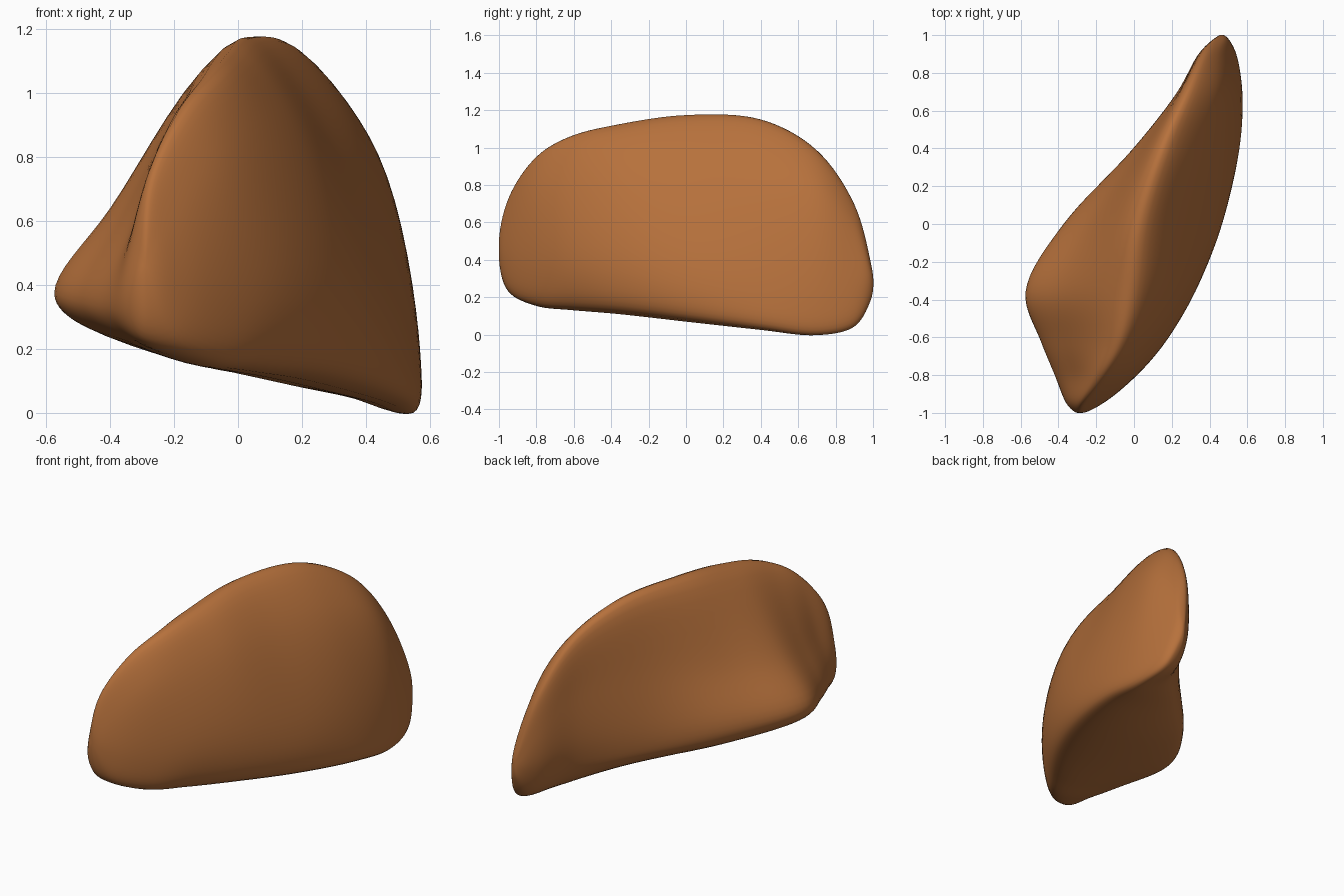
import bpy, bmesh
from mathutils import Vector

if "Cube" in bpy.data.objects:
    bpy.data.objects.remove(bpy.data.objects["Cube"])

# Cross-sections along y, each as (x, z) pairs clockwise from the top ridge:
# ridge, right upper, right lower, bottom right, bottom left, left corner, left middle
SECTIONS = [
    (-.95, -.27, .73, -.20, .61, -.165, .40, -.20, .245, -.295, .235, -.355, .33, -.335, .53),
    (-.80, -.17, .955, -.045, .79, .015, .35, -.05, .16, -.32, .22, -.42, .33, -.325, .60),
    (-.62, -.08, 1.065, .07, .87, .17, .35, .08, .14, -.39, .24, -.495, .345, -.37, .60),
    (-.36, -.03, 1.13, .17, .93, .325, .33, .25, .12, -.49, .275, -.578, .375, -.40, .64),
    (.00, .015, 1.18, .25, .94, .467, .26, .415, .078, -.31, .245, -.375, .35, -.235, .67),
    (.40, .14, 1.157, .375, .895, .552, .22, .53, .03, .05, .185, .00, .30, .03, .70),
    (.70, .275, .99, .45, .78, .57, .18, .55, -.002, .33, .10, .245, .30, .235, .67),
    (.90, .37, .70, .455, .58, .535, .23, .525, .045, .44, .07, .36, .25, .342, .50),
    (.985, .44, .40, .475, .36, .495, .27, .485, .18, .46, .18, .435, .25, .43, .33),
]
FRONT, BACK = Vector((-.29, -1.002, .46)), Vector((.465, 1.002, .28))
N = 8


def curve_point(p, u):
    """Centripetal spline through p[1]..p[2]."""
    t = [0.0]
    for a, b in zip(p, p[1:]):
        t.append(t[-1] + max((b - a).length, 1e-5) ** 0.5)
    s = t[1] + (t[2] - t[1]) * u
    q = [p[i] + (p[i + 1] - p[i]) * ((s - t[i]) / (t[i + 1] - t[i])) for i in range(3)]
    q = [q[i] + (q[i + 1] - q[i]) * ((s - t[i]) / (t[i + 2] - t[i])) for i in range(2)]
    return q[0] + (q[1] - q[0]) * u


def across(p, pole):
    """Mirror a point over the end pole so the tip stays round."""
    return Vector((2 * pole.x - p.x, p.y, 2 * pole.z - p.z))


# Lengthwise curves through matching section points
columns = []
for j in range(7):
    pts = [Vector((s[1 + 2 * j], s[0], s[2 + 2 * j])) for s in SECTIONS]
    pts = [across(pts[0], FRONT), FRONT] + pts + [BACK, across(pts[-1], BACK)]
    columns.append([curve_point(pts[i:i + 4], k / N)
                    for i in range(len(pts) - 3) for k in range(N)][1:])

# Closed rings skinned into one smooth body
bm = bmesh.new()
rings = []
for row in zip(*columns):
    rings.append([bm.verts.new(curve_point([row[(j + d) % 7] for d in (-1, 0, 1, 2)], k / N))
                  for j in range(7) for k in range(N)])
M = 7 * N
for a, b in zip(rings, rings[1:]):
    for i in range(M):
        bm.faces.new((a[i], a[(i + 1) % M], b[(i + 1) % M], b[i]))
for ring, pole in ((rings[0], FRONT), (rings[-1], BACK)):
    v = bm.verts.new(pole)
    for i in range(M):
        bm.faces.new((ring[i], ring[(i + 1) % M], v))
bmesh.ops.recalc_face_normals(bm, faces=bm.faces)
for f in bm.faces:
    f.smooth = True
mesh = bpy.data.meshes.new("wedge_body")
bm.to_mesh(mesh)
bm.free()
body = bpy.data.objects.new("wedge_body", mesh)
bpy.context.collection.objects.link(body)

# Gentle softening of the skin
soft = body.modifiers.new("soften", 'SMOOTH')
soft.factor = 0.5
soft.iterations = 5

mat = bpy.data.materials.new("brown")
mat.diffuse_color = (.47, .165, .045, 1)
mat.use_nodes = True
mat.node_tree.nodes["Principled BSDF"].inputs["Base Color"].default_value = mat.diffuse_color
mesh.materials.append(mat)
